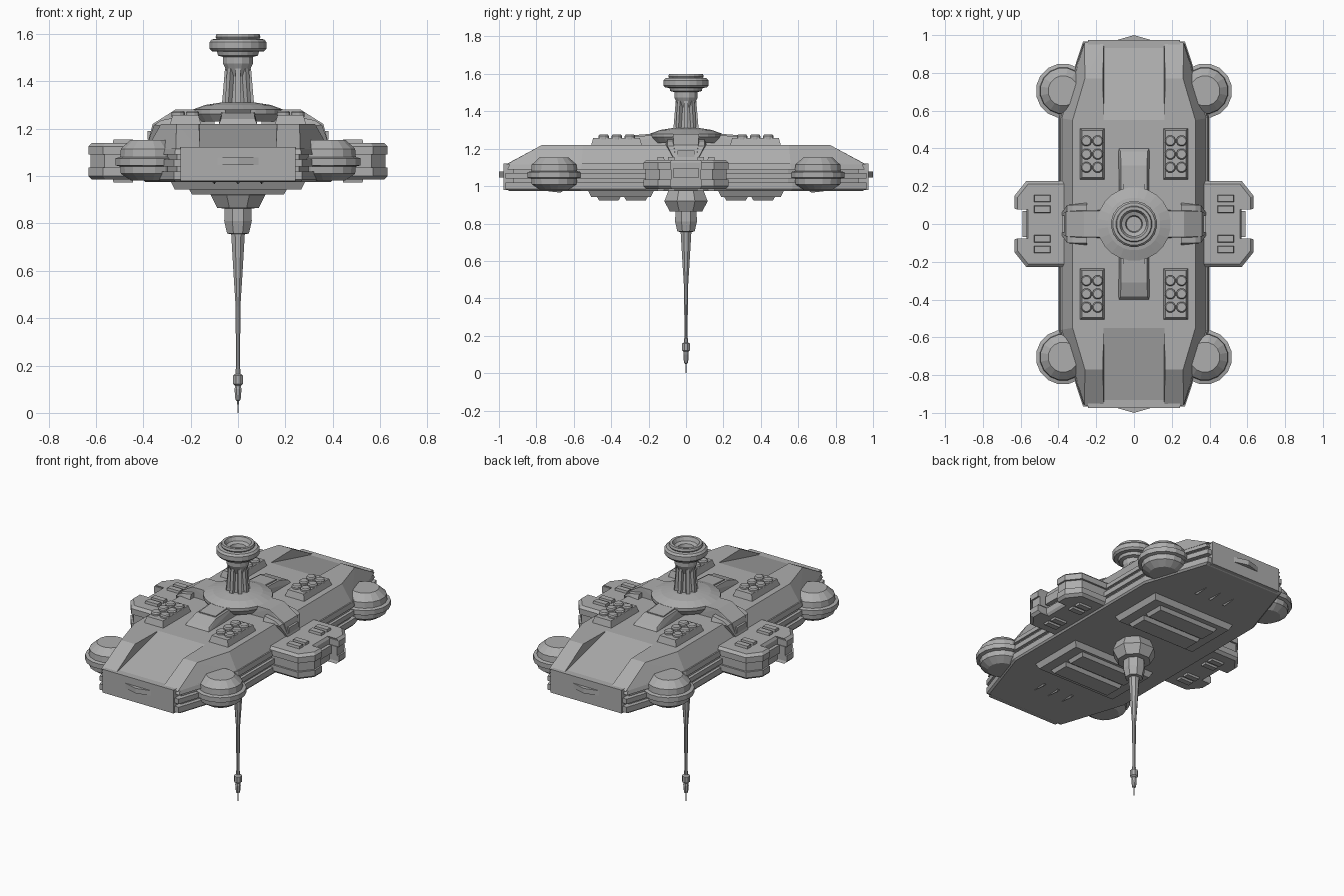
import bpy, bmesh, math
from mathutils import Matrix, Vector

cube = bpy.data.objects.get("Cube")
if cube:
    bpy.data.objects.remove(cube, do_unlink=True)

grey = bpy.data.materials.new("hull_grey")
grey.use_nodes = True
GREY = (0.42, 0.42, 0.42, 1)
grey.diffuse_color = GREY
grey.node_tree.nodes["Principled BSDF"].inputs["Base Color"].default_value = GREY


def finish(name, bm, flip=(1, 1)):
    bm.transform(Matrix.Diagonal((flip[0], flip[1], 1, 1)))
    bmesh.ops.recalc_face_normals(bm, faces=bm.faces)
    mesh = bpy.data.meshes.new(name)
    bm.to_mesh(mesh)
    bm.free()
    mesh.materials.append(grey)
    obj = bpy.data.objects.new(name, mesh)
    bpy.context.collection.objects.link(obj)
    return obj


def solid(name, pts, mx=False, my=False, flip=(1, 1)):
    """Convex solid around points, optionally mirrored in x and y."""
    bm = bmesh.new()
    for x, y, z in pts:
        for sx in ((1, -1) if mx else (1,)):
            for sy in ((1, -1) if my else (1,)):
                bm.verts.new((x * sx, y * sy, z))
    bmesh.ops.remove_doubles(bm, verts=bm.verts, dist=1e-5)
    bmesh.ops.convex_hull(bm, input=bm.verts)
    bmesh.ops.delete(bm, geom=[v for v in bm.verts if not v.link_faces], context='VERTS')
    bmesh.ops.dissolve_limit(bm, angle_limit=0.01, verts=bm.verts, edges=bm.edges)
    return finish(name, bm, flip)


def box(name, x, y, z, taper=0.0, flip=(1, 1)):
    """Box from ranges; taper shrinks the end at z[1]."""
    pts = [(px, py, z[0]) for px in x for py in y]
    pts += [(px, py, z[1]) for px in (x[0] + taper, x[1] - taper)
            for py in (y[0] + taper, y[1] - taper)]
    return solid(name, pts, flip=flip)


def loft(name, outline, rings, centre=(0, 0), flip=(1, 1)):
    """Stack an outline at several heights and scales."""
    bm = bmesh.new()
    rows = [[bm.verts.new((centre[0] + (x - centre[0]) * s,
                           centre[1] + (y - centre[1]) * s, z)) for x, y in outline]
            for z, s in rings]
    n = len(outline)
    for a, b in zip(rows, rows[1:]):
        for i in range(n):
            j = (i + 1) % n
            bm.faces.new((a[i], a[j], b[j], b[i]))
    bm.faces.new(rows[0])
    bm.faces.new(rows[-1])
    return finish(name, bm, flip)


def lathe(name, profile, sides, centre=(0, 0), flip=(1, 1)):
    ring = [(centre[0] + math.cos(math.tau * (i + 0.5) / sides),
             centre[1] + math.sin(math.tau * (i + 0.5) / sides)) for i in range(sides)]
    return loft(name, ring, [(z, r) for r, z in profile], centre, flip)


def mirrored(half):
    """Close an outline given by its +y half."""
    return half + [(x, -y) for x, y in reversed(half)]


CORNERS = [(1, 1, "back_left"), (-1, 1, "back_right"), (1, -1, "front_left"), (-1, -1, "front_right")]
SIDES = [(1, "left"), (-1, "right")]
ENDS = [(1, "back"), (-1, "front")]

# Grooved main hull
outline = mirrored([(0.40, 0.13), (0.40, 0.57), (0.27, 0.965), (-0.27, 0.965),
                    (-0.40, 0.57), (-0.40, 0.13)])
loft("hull", outline, [(0.975, 0.98), (0.985, 1), (1.02, 1), (1.02, 0.955), (1.04, 0.955),
                       (1.04, 1), (1.07, 1), (1.07, 0.955), (1.09, 0.955), (1.09, 0.99),
                       (1.12, 0.975)])

# Upper deck with a long slope at each end
solid("upper_deck", [(0.385, 0.56, 1.115), (0.26, 0.96, 1.115), (0.325, 0.55, 1.22)], True, True)

# Raised corner wedges beside the end slopes
for sx, sy, tag in CORNERS:
    solid("deck_wedge_" + tag, [(0.16, 0.54, 1.22), (0.325, 0.55, 1.22), (0.165, 0.77, 1.22),
                                (0.26, 0.77, 1.22), (0.16, 0.965, 1.115), (0.262, 0.962, 1.115),
                                (0.385, 0.56, 1.115)], flip=(sx, sy))

# End plates with a shallow pointed visor
for sy, tag in ENDS:
    box("end_plate_" + tag, (-0.243, 0.243), (0.9, 0.975), (0.978, 1.122), flip=(1, sy))
    solid("end_visor_" + tag, [(0.105, 0.97, 1.047), (0.105, 0.97, 1.078),
                               (0, 1.0, 1.047), (0, 1.0, 1.078)], True, flip=(1, sy))

# Round corner bumpers
for sx, sy, tag in CORNERS:
    lathe("bumper_" + tag, [(0.08, 0.982), (0.122, 1.01), (0.125, 1.04), (0.145, 1.045),
                            (0.145, 1.075), (0.125, 1.08), (0.122, 1.115), (0.08, 1.153)],
          16, (0.375, 0.705), (sx, sy))

# Docking pods on both sides
pod = mirrored([(0.36, 0.228), (0.57, 0.228), (0.632, 0.15), (0.632, 0.082), (0.57, 0.082)])
for sx, tag in SIDES:
    loft("side_pod_" + tag, pod, [(0.985, 0.93), (1.0, 1), (1.035, 1), (1.035, 0.95), (1.09, 0.95),
                                  (1.09, 1), (1.125, 1), (1.14, 0.93)], (0.43, 0), (sx, 1))
    box("pod_inner_block_" + tag, (0.5, 0.59), (-0.07, 0.07), (1.045, 1.095), flip=(sx, 1))
    for sy, end in ENDS:
        for k, y in enumerate((0.078, 0.135)):
            for z, level in (((1.13, 1.155), "top"), ((0.995, 0.973), "bottom")):
                box(f"pod_hatch_{level}_{tag}_{end}_{k}", (0.44, 0.53), (y - 0.021, y + 0.021),
                    z, 0.004, (sx, sy))

# Launcher boxes with six round caps each
for sx, sy, tag in CORNERS:
    box("launcher_" + tag, (0.155, 0.288), (0.235, 0.508), (1.215, 1.258), 0.012, (sx, sy))
    for i in range(2):
        for j in range(3):
            lathe(f"launcher_cap_{tag}_{i}{j}", [(0.029, 1.25), (0.029, 1.268), (0.023, 1.275)],
                  12, (0.192 + 0.06 * i, 0.30 + 0.07 * j), (sx, sy))

# Arms from the central dome
for sy, tag in ENDS:
    solid("deck_arm_" + tag, [(0.082, 0.1, 1.21), (0.082, 0.405, 1.215), (0.07, 0.1, 1.275),
                              (0.068, 0.31, 1.265), (0.072, 0.385, 1.24)], True, flip=(1, sy))
    solid("arm_panel_" + tag, [(0.055, 0.18, 1.28), (0.055, 0.3, 1.271),
                               (0.055, 0.18, 1.26), (0.055, 0.3, 1.25)], True, flip=(1, sy))
for sx, tag in SIDES:
    solid("side_arm_" + tag, [(0.1, 0.075, 1.21), (0.1, 0.07, 1.28), (0.265, 0.07, 1.28),
                              (0.32, 0.07, 1.235), (0.36, 0.065, 1.22), (0.39, 0.05, 1.11),
                              (0.2, 0.075, 1.11)], False, True, (sx, 1))
    solid("side_arm_shoulder_" + tag, [(0.25, 0.115, 1.21), (0.25, 0.1, 1.25), (0.325, 0.1, 1.235),
                                       (0.355, 0.1, 1.215), (0.385, 0.055, 1.13),
                                       (0.3, 0.055, 1.13)], False, True, (sx, 1))
    box("side_arm_panel_" + tag, (0.3, 0.382), (-0.045, 0.045), (1.155, 1.19), flip=(sx, 1))

# Central dome and tower
lathe("dome", [(0.17, 1.23), (0.195, 1.262), (0.195, 1.28), (0.14, 1.3), (0.075, 1.31)], 24)
lathe("tower_neck", [(0.05, 1.30), (0.038, 1.42), (0.055, 1.455), (0.065, 1.475),
                     (0.065, 1.505), (0.045, 1.52)], 12)
for k in range(8):
    fin = solid(f"tower_rib_{k}", [(0.01, 0.01, 1.30), (0.068, 0.01, 1.30), (0.064, 0.01, 1.34),
                                   (0.047, 0.01, 1.42), (0.055, 0.01, 1.455),
                                   (0.01, 0.01, 1.455)], False, True)
    fin.rotation_euler.z = math.tau * k / 8
lathe("tower_head", [(0.05, 1.50), (0.085, 1.508), (0.09, 1.525), (0.112, 1.527), (0.122, 1.538),
                     (0.122, 1.565), (0.112, 1.577), (0.092, 1.579), (0.096, 1.586),
                     (0.092, 1.6), (0.076, 1.6), (0.066, 1.578), (0.045, 1.57),
                     (0.04, 1.55)], 20)

# Belly slabs with two ridges each, and small fins
for sy, tag in ENDS:
    box("belly_slab_" + tag, (-0.285, 0.285), (0.17, 0.525), (0.98, 0.943), 0.018, (1, sy))
    for k, y in enumerate((0.20, 0.345)):
        box(f"belly_ridge_{tag}_{k}", (-0.21, 0.21), (y, y + 0.135), (0.95, 0.922), 0.016, (1, sy))
    for k, x in enumerate((-0.1, 0, 0.1)):
        solid(f"belly_fin_{tag}_{k}", [(x - 0.012, 0.65, 0.98), (x + 0.012, 0.65, 0.98),
                                       (x, 0.80, 0.98), (x, 0.67, 0.965)], flip=(1, sy))

# Hanging mast with sensor tip
lathe("mast_mount", [(0.10, 0.98), (0.125, 0.92), (0.095, 0.865), (0.058, 0.863)], 8)
lathe("mast_collar", [(0.06, 0.90), (0.063, 0.81), (0.05, 0.757), (0.03, 0.755)], 8)
lathe("mast", [(0.032, 0.77), (0.02, 0.58), (0.011, 0.45), (0.009, 0.13)], 8)
lathe("mast_tip", [(0.009, 0.20), (0.012, 0.165), (0.023, 0.158), (0.023, 0.122), (0.013, 0.115),
                   (0.016, 0.10), (0.012, 0.055), (0.004, 0.05), (0.002, 0.0)], 8)
